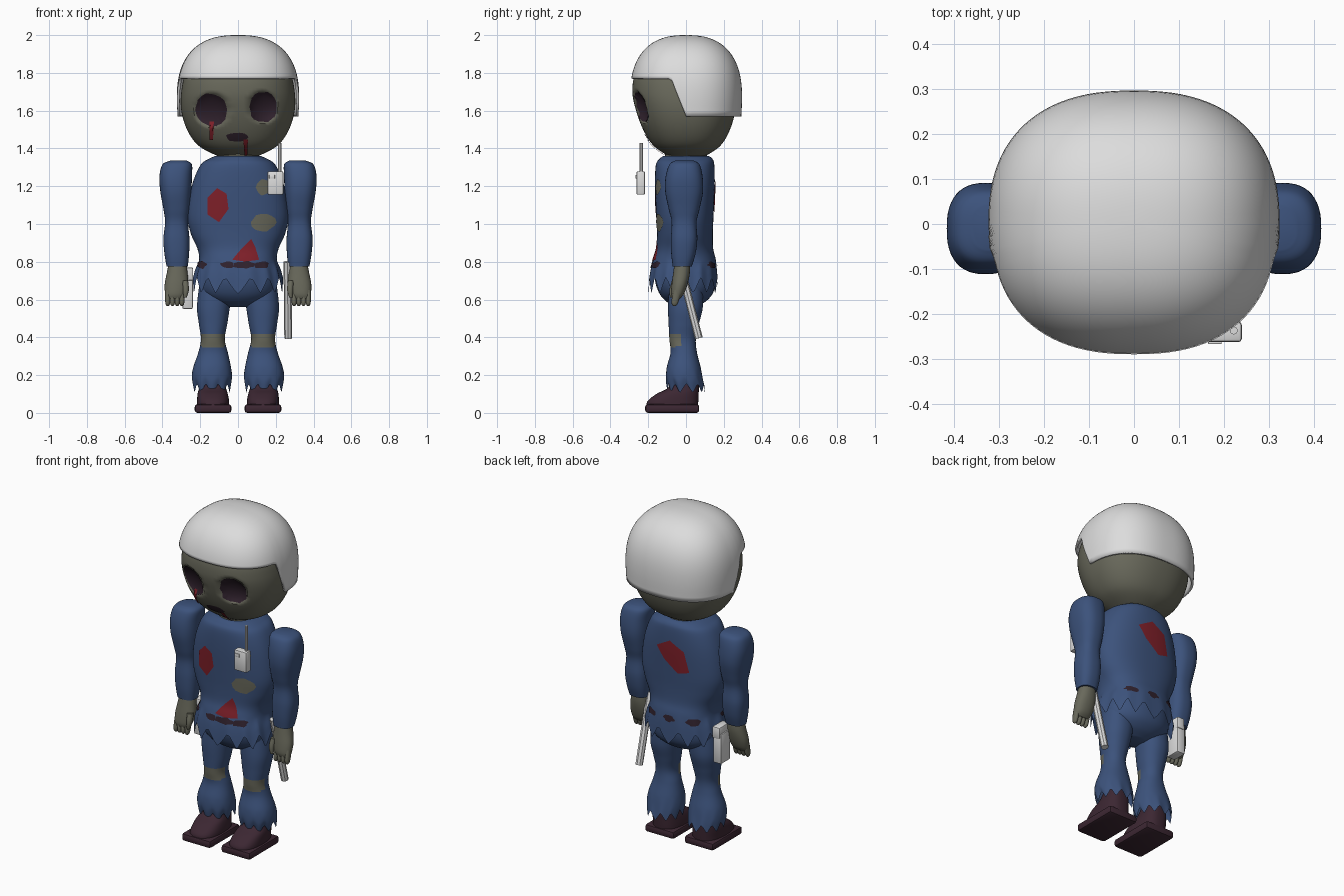
import bpy, bmesh, math, random
from mathutils import Vector
from mathutils.bvhtree import BVHTree

random.seed(4)
if "Cube" in bpy.data.objects:
    bpy.data.objects.remove(bpy.data.objects["Cube"])


def material(name, color):
    m = bpy.data.materials.new(name)
    m.use_nodes = True
    m.diffuse_color = (*color, 1)
    m.node_tree.nodes["Principled BSDF"].inputs["Base Color"].default_value = (*color, 1)
    return m


BLUE = material("blue cloth", (0.045, 0.085, 0.2))
SKIN = material("grey green skin", (0.14, 0.14, 0.105))
WHITE = material("white gear", (0.72, 0.72, 0.72))
DARK = material("dark hollow", (0.028, 0.015, 0.025))
SHOE = material("shoe leather", (0.045, 0.02, 0.032))
RED = material("blood red", (0.21, 0.014, 0.022))


def finish(bm, name, *mats, angle=50):
    me = bpy.data.meshes.new(name)
    bm.to_mesh(me)
    bm.free()
    ob = bpy.data.objects.new(name, me)
    bpy.context.collection.objects.link(ob)
    for m in mats:
        me.materials.append(m)
    bpy.ops.object.select_all(action='DESELECT')
    ob.select_set(True)
    bpy.context.view_layer.objects.active = ob
    bpy.ops.object.shade_smooth_by_angle(angle=math.radians(angle))
    return ob


def oval(a, rx, ry, power):
    """Point on a superellipse."""
    c, s = math.cos(a), math.sin(a)
    e = 2 / power
    return (math.copysign(abs(c) ** e, c) * rx, math.copysign(abs(s) ** e, s) * ry)


def smooth_rings(rings, steps):
    """Catmull-Rom interpolation through (z, x, y, rx, ry) rings."""
    out = []
    last = len(rings) - 1
    for i in range(last):
        p = [rings[max(0, min(last, i + k))] for k in (-1, 0, 1, 2)]
        for j in range(steps):
            t = j / steps
            out.append([0.5 * (2 * b + (c - a) * t + (2 * a - 5 * b + 4 * c - d) * t * t
                               + (3 * b - a - 3 * c + d) * t ** 3) for a, b, c, d in zip(*p)])
    return out + [list(rings[-1])]


def loft(name, rings, mats, side=1, segs=48, power=2.2, steps=5, teeth=0, depth=0, shape=None, rule=None):
    """Skin rings from top to bottom; teeth makes a torn open hem."""
    bm = bmesh.new()
    rows = []
    rs = smooth_rings(rings, steps)
    for i, (z, x, y, rx, ry) in enumerate(rs):
        row = []
        fall = max(0, 1 - (len(rs) - 1 - i) / (2 * steps))
        for k in range(segs):
            a = math.tau * k / segs
            px, py = oval(a, max(rx, 0.004), max(ry, 0.004), power)
            wave = abs((k * teeth / segs) % 1 * 2 - 1) * 2 - 1
            co = Vector((side * x + px, y + py, z + wave * depth * fall))
            row.append(bm.verts.new(shape(co) if shape else co))
        rows.append(row)
    for r, q in zip(rows, rows[1:]):
        for k in range(segs):
            n = (k + 1) % segs
            bm.faces.new((r[k], q[k], q[n], r[n]))
    bm.faces.new(rows[0])
    if not teeth:
        bm.faces.new(rows[-1][::-1])
    bmesh.ops.recalc_face_normals(bm, faces=bm.faces)
    if rule:
        for f in bm.faces:
            f.material_index = int(rule(f.calc_center_median()))
    return finish(bm, name, *mats)


def box(name, center, size, mat, bevel=0.008):
    bm = bmesh.new()
    bmesh.ops.create_cube(bm, size=1)
    for v in bm.verts:
        v.co = Vector(center) + Vector(a * b for a, b in zip(v.co, size))
    bmesh.ops.bevel(bm, geom=bm.edges[:], offset=bevel, segments=2, affect='EDGES', profile=0.5)
    return finish(bm, name, mat, angle=30)


def rod(name, start, end, radius, mat, sides=8):
    a, b = Vector(start), Vector(end)
    bm = bmesh.new()
    bmesh.ops.create_cone(bm, cap_ends=True, segments=sides, radius1=radius, radius2=radius, depth=(b - a).length)
    rot = (b - a).to_track_quat('Z', 'Y')
    for v in bm.verts:
        v.co = rot @ v.co + (a + b) / 2
    return finish(bm, name, mat, angle=30)


def blob(cx, cz, rx, rz, rough=0.1, n=14):
    pts = []
    for k in range(n):
        r = 1 + random.uniform(-rough, rough)
        pts.append((cx + rx * r * math.cos(math.tau * k / n), cz + rz * r * math.sin(math.tau * k / n)))
    return pts


def patch(name, target, outline, mat, back=False, lift=0.004):
    """Thin plate draped over the front or back of the target."""
    tree = BVHTree.FromObject(target, bpy.context.evaluated_depsgraph_get())
    way = Vector((0, -1 if back else 1, 0))
    pts = [Vector(p).lerp(Vector(q), t / 4) for p, q in zip(outline, outline[1:] + outline[:1]) for t in range(4)]
    mid = sum(pts, Vector((0, 0))) / len(pts)
    bm = bmesh.new()

    def drop(p):
        hit, normal, _, _ = tree.ray_cast(Vector((p.x, -way.y, p.y)), way)
        if hit is None:
            hit, normal, _, _ = tree.find_nearest(Vector((p.x, -way.y * 0.2, p.y)))
        return bm.verts.new(hit + normal * lift)

    count, levels = len(pts), 7
    rows = [[drop(mid.lerp(p, k / levels)) for p in pts] for k in range(1, levels + 1)]
    hub = drop(mid)
    for k in range(count):
        n = (k + 1) % count
        bm.faces.new((hub, rows[0][k], rows[0][n]))
        for r, q in zip(rows, rows[1:]):
            bm.faces.new((r[k], q[k], q[n], r[n]))
    bm.normal_update()
    for f in bm.faces:
        if f.normal.dot(way) > 0:
            f.normal_flip()
    return finish(bm, name, mat)


# Head with sunken eye sockets
EYES = ((-0.14, 1.605, 0.088, 0.088), (0.132, 1.62, 0.075, 0.083))


def sink_eyes(co):
    if co.y < 0:
        for ex, ez, rx, rz in EYES:
            d = ((co.x - ex) / rx) ** 2 + ((co.z - ez) / rz) ** 2
            co.y += 0.045 * max(0, 1.1 - d) ** 0.7
    return co


head = loft("head", [(1.96, 0, 0, .08, .08), (1.9, 0, 0, .2, .18), (1.8, 0, -.01, .275, .255),
                     (1.7, 0, -.012, .3, .272), (1.6, 0, -.002, .3, .262), (1.5, 0, .003, .27, .23),
                     (1.42, 0, .005, .215, .182), (1.37, 0, .005, .13, .115), (1.35, 0, 0, .07, .06)],
            [SKIN], segs=96, power=2.3, steps=9, shape=sink_eyes)
for eye, label in zip(EYES, ("right_eye", "left_eye")):
    patch(label, head, blob(*eye, rough=0.06, n=20), DARK)
patch("mouth", head, blob(-.005, 1.462, .06, .024), DARK)
patch("eye_blood", head, [(-.15, 1.54), (-.125, 1.54), (-.13, 1.45), (-.148, 1.45)], RED, lift=0.007)
patch("mouth_blood", head, [(.028, 1.45), (.052, 1.45), (.048, 1.37), (.034, 1.37)], RED, lift=0.007)
rod("neck", (0, 0, 1.32), (0, 0, 1.375), 0.11, SKIN, 24)

# Helmet: dome with a raised front edge and lower sides and back
bm = bmesh.new()
rows, segs, levels = [], 96, 24
for k in range(segs):
    a = math.tau * k / segs
    y = oval(a, .322, .297, 2.4)[1]
    edge = 1.57 + 0.2 * max(0, min(1, -y / 0.08))
    col = []
    for j in range(levels):
        z = edge + (2 - edge) * math.sin(j / levels * math.pi / 2)
        r = (1 - max(0, (z - 1.66) / 0.34) ** 2.5) ** 0.4
        r *= 1 - 0.25 * max(0, 1.66 - z) ** 1.2
        col.append(bm.verts.new((*oval(a, .324 * r, .297 * r, 2.4), z)))
    rows.append(col)
top = bm.verts.new((0, 0, 2))
for k, col in enumerate(rows):
    nxt = rows[(k + 1) % segs]
    for j in range(levels - 1):
        bm.faces.new((col[j], nxt[j], nxt[j + 1], col[j + 1]))
    bm.faces.new((col[-1], nxt[-1], top))
helmet = finish(bm, "helmet", WHITE)
shell = helmet.modifiers.new("thickness", 'SOLIDIFY')
shell.thickness = 0.014

# Shirt with torn hem, and trouser seat
shirt = loft("shirt", [(1.36, 0, 0, .12, .12), (1.345, 0, 0, .155, .14), (1.31, 0, -.005, .2, .155),
                       (1.2, 0, -.006, .245, .158), (1.05, 0, -.006, .268, .152), (.95, 0, -.006, .25, .148),
                       (.87, 0, -.006, .215, .15), (.81, 0, -.008, .206, .166), (.74, 0, -.012, .225, .178),
                       (.675, 0, -.014, .238, .184)],
             [BLUE], segs=96, power=2.4, teeth=14, depth=0.045)
loft("trouser_seat", [(.82, 0, -.005, .18, .14), (.72, 0, -.005, .205, .16), (.64, 0, 0, .195, .145),
                      (.59, 0, 0, .14, .105), (.56, 0, 0, .06, .05)], [BLUE])

# Stains, holes and tears on the shirt
patch("chest_stain", shirt, [(-.16, 1.14), (-.11, 1.19), (-.06, 1.16), (-.05, 1.08), (-.1, 1.01), (-.16, 1.05)], RED)
patch("belly_stain", shirt, [(-.03, .81), (.02, .87), (.07, .92), (.09, .88), (.11, .81), (.04, .8)], RED)
patch("back_stain", shirt, [(.09, 1.2), (.0, 1.25), (-.09, 1.2), (-.12, 1.08), (-.05, 1.06), (.04, 1.13)], RED, back=True)
patch("upper_hole", shirt, blob(.135, 1.195, .04, .042), SKIN)
patch("lower_hole", shirt, blob(.135, 1.01, .065, .047), SKIN)
for i, (x, w) in enumerate(((-.19, .025), (-.055, .036), (.035, .06), (.12, .04))):
    patch(f"front_tear_{i}", shirt, blob(x, .782, w, .019, 0.2), DARK)
for i, x in enumerate((-.14, 0, .13)):
    patch(f"back_tear_{i}", shirt, blob(x, .782, .035, .018, 0.2), DARK, back=True)

# Arms, hands, legs and shoes on both sides
for side, label in ((-1, "right"), (1, "left")):
    loft(label + "_sleeve", [(1.335, .315, -.008, .045, .05), (1.315, .322, -.008, .078, .08),
                             (1.25, .33, -.01, .086, .098), (1.17, .329, -.01, .082, .1),
                             (1.08, .325, -.01, .07, .082), (1.01, .325, -.01, .061, .066),
                             (.92, .326, -.01, .069, .07), (.84, .324, -.014, .065, .064),
                             (.775, .322, -.02, .056, .05)], [BLUE], side, power=2.5)
    loft(label + "_hand", [(.8, .32, -.02, .045, .04), (.74, .322, -.024, .055, .044),
                           (.68, .326, -.034, .062, .042), (.63, .332, -.045, .054, .034),
                           (.605, .335, -.052, .045, .02)], [SKIN], side, segs=24)
    for i in range(4):
        fx = .297 + .025 * i
        loft(f"{label}_finger_{i}", [(.65, fx, -.045, .014, .022), (.6, fx, -.056, .014, .02),
                                     (.575, fx, -.06, .011, .015), (.565, fx, -.06, .004, .005)],
             [SKIN], side, segs=12, steps=3)
    loft(label + "_thumb", [(.7, .28, -.055, .016, .02), (.65, .276, -.07, .016, .018),
                            (.61, .28, -.075, .008, .009)], [SKIN], side, segs=12, steps=3)
    loft(label + "_trouser_leg", [(.68, .115, 0, .09, .09), (.56, .13, -.003, .087, .092),
                                  (.47, .132, -.012, .075, .08), (.39, .133, -.018, .063, .07),
                                  (.32, .132, -.012, .078, .07), (.24, .137, -.012, .1, .09),
                                  (.18, .138, -.008, .106, .098), (.13, .137, .002, .097, .098)],
         [BLUE, SKIN], side, segs=64, teeth=10, depth=0.025, steps=8,
         rule=lambda c: c.y < -0.025 and abs(c.z - 0.385 - 0.1 * (c.y + 0.06)) < 0.035)
    loft(label + "_shoe", [(.2, .135, .005, .055, .06), (.135, .135, -.012, .07, .08),
                           (.1, .134, -.045, .08, .112), (.06, .132, -.07, .085, .135),
                           (.02, .132, -.073, .085, .135)], [SHOE], side, power=2.6)
    box(label + "_sole", (side * .132, -.073, .023), (.194, .286, .046), SHOE, bevel=0.014)

# Radio, holster and baton
box("radio_body", (.198, -.24, 1.217), (.084, .046, .124), WHITE)
box("radio_speaker", (.18, -.264, 1.25), (.03, .006, .02), WHITE, bevel=0.002)
rod("radio_antenna", (.222, -.237, 1.27), (.222, -.237, 1.43), .009, WHITE)
box("holster", (-.267, .04, .64), (.055, .09, .18), WHITE)
box("holster_flap", (-.262, .04, .735), (.05, .1, .07), WHITE)
rod("baton", (.262, -.036, .8), (.266, .068, .395), .021, WHITE)
